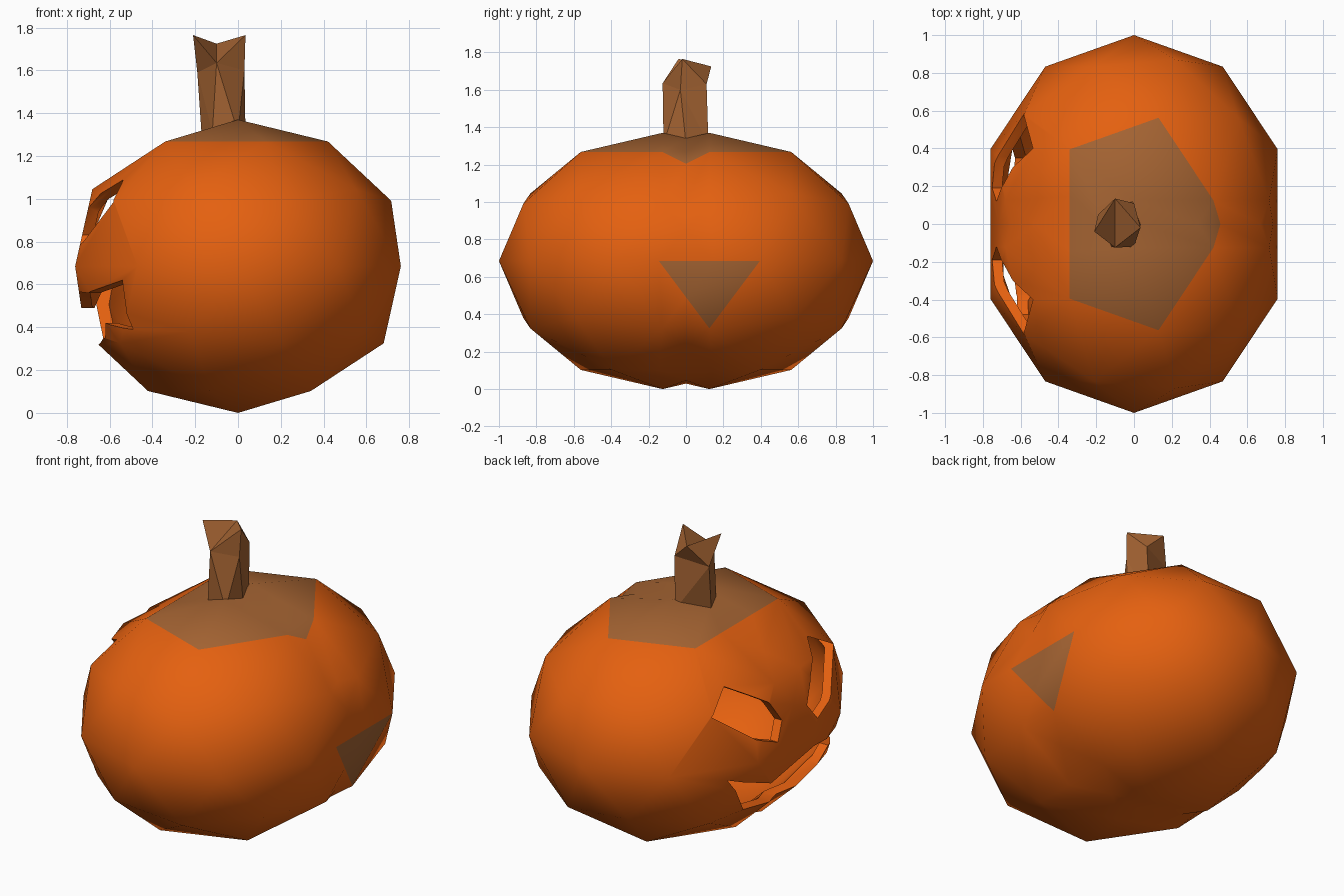
import bpy, bmesh, math
from mathutils import Vector

cube = bpy.data.objects.get("Cube")
if cube:
    bpy.data.objects.remove(cube, do_unlink=True)


def material(name, rgb):
    mat = bpy.data.materials.new(name)
    mat.use_nodes = True
    color = (*rgb, 1)
    mat.diffuse_color = color
    mat.node_tree.nodes["Principled BSDF"].inputs["Base Color"].default_value = color
    return mat


orange = material("pumpkin orange", (0.78, 0.118, 0.005))
brown = material("stem brown", (0.37, 0.125, 0.032))


def make_object(name, bm, mats):
    bmesh.ops.recalc_face_normals(bm, faces=bm.faces)
    mesh = bpy.data.meshes.new(name)
    bm.to_mesh(mesh)
    bm.free()
    for mat in mats:
        mesh.materials.append(mat)
    obj = bpy.data.objects.new(name, mesh)
    bpy.context.collection.objects.link(obj)
    return obj


def is_brown(c, side):
    cap = c.z > 0.85
    crease = c.z > 0.7 and c.x > 0.4 and c.y * side < 0
    patch = side > 0 and c.x > 0.9 and -0.3 < c.z < 0
    return cap or crease or patch


def lobe(name, side, inset=0):
    """One low-poly half of the body, with its brown faces set by position."""
    bm = bmesh.new()
    bmesh.ops.create_icosphere(bm, subdivisions=2, radius=1)
    for f in bm.faces:
        f.material_index = int(not inset and is_brown(f.calc_center_median(), side))
    size = Vector((0.8, 0.875, 0.685)) - Vector((inset,) * 3)
    for v in bm.verts:
        v.co = v.co * size + Vector((0, 0.125 * side, 0.685))
    return make_object(name, bm, (orange, brown))


def prism(name, outline):
    """Cutter along x from an outline of (y, z) points."""
    bm = bmesh.new()
    face = bm.faces.new([bm.verts.new((-1.1, y, z)) for y, z in outline])
    ext = bmesh.ops.extrude_face_region(bm, geom=[face])["geom"]
    moved = [v for v in ext if isinstance(v, bmesh.types.BMVert)]
    bmesh.ops.translate(bm, verts=moved, vec=(0.85, 0, 0))
    return make_object(name, bm, (orange,))


def combine(target, other, operation):
    other.hide_render = True
    mod = target.modifiers.new(operation.lower(), 'BOOLEAN')
    mod.operation = operation
    mod.solver = 'EXACT'
    mod.object = other
    bpy.context.view_layer.objects.active = target
    bpy.ops.object.modifier_apply(modifier=mod.name)
    bpy.data.objects.remove(other, do_unlink=True)


# Hollow body from two joined lobes
body = lobe("body", 1)
combine(body, lobe("second_lobe", -1), 'UNION')
cavity = lobe("cavity", 1, 0.055)
combine(cavity, lobe("second_cavity", -1, 0.055), 'UNION')
combine(body, cavity, 'DIFFERENCE')

# Carved eyes and mouth
eye = [(.40, 1.09), (.585, .985), (.357, .80), (.19, .73), (.12, .83), (.20, .96)]
for side in (1, -1):
    combine(body, prism("eye_cutter", [(y * side, z) for y, z in eye]), 'DIFFERENCE')
mouth = [(.53, .60), (.35, .35), (.03, .30), (-.38, .35), (-.48, .42),
         (-.65, .39), (-.70, .62), (-.42, .56), (-.17, .57), (.23, .49)]
combine(body, prism("mouth_cutter", mouth), 'DIFFERENCE')

bpy.ops.object.select_all(action='DESELECT')
body.select_set(True)
bpy.context.view_layer.objects.active = body
bpy.ops.object.shade_smooth_by_angle(angle=math.radians(40))

# Faceted stem: base ring, shoulder ring, crooked tip
points = [(.035, 0, 1.31), (-.01, .12, 1.31), (-.17, 0, 1.3), (-.12, -.12, 1.31), (0, -.12, 1.31),
          (.03, -.03, 1.6), (0, .11, 1.63), (-.19, .05, 1.59), (-.1, -.125, 1.635),
          (-.21, -.04, 1.765), (.035, -.02, 1.765), (-.1, .135, 1.725)]
faces = ["0165", "1276", "2387", "348", "4058", "43210",
         "67b", "79b", "789", "8b9", "8ab", "85a", "56a", "6ba"]
bm = bmesh.new()
verts = [bm.verts.new(p) for p in points]
for face in faces:
    bm.faces.new([verts[int(i, 16)] for i in face])
bmesh.ops.triangulate(bm, faces=bm.faces)
make_object("stem", bm, (brown,))
